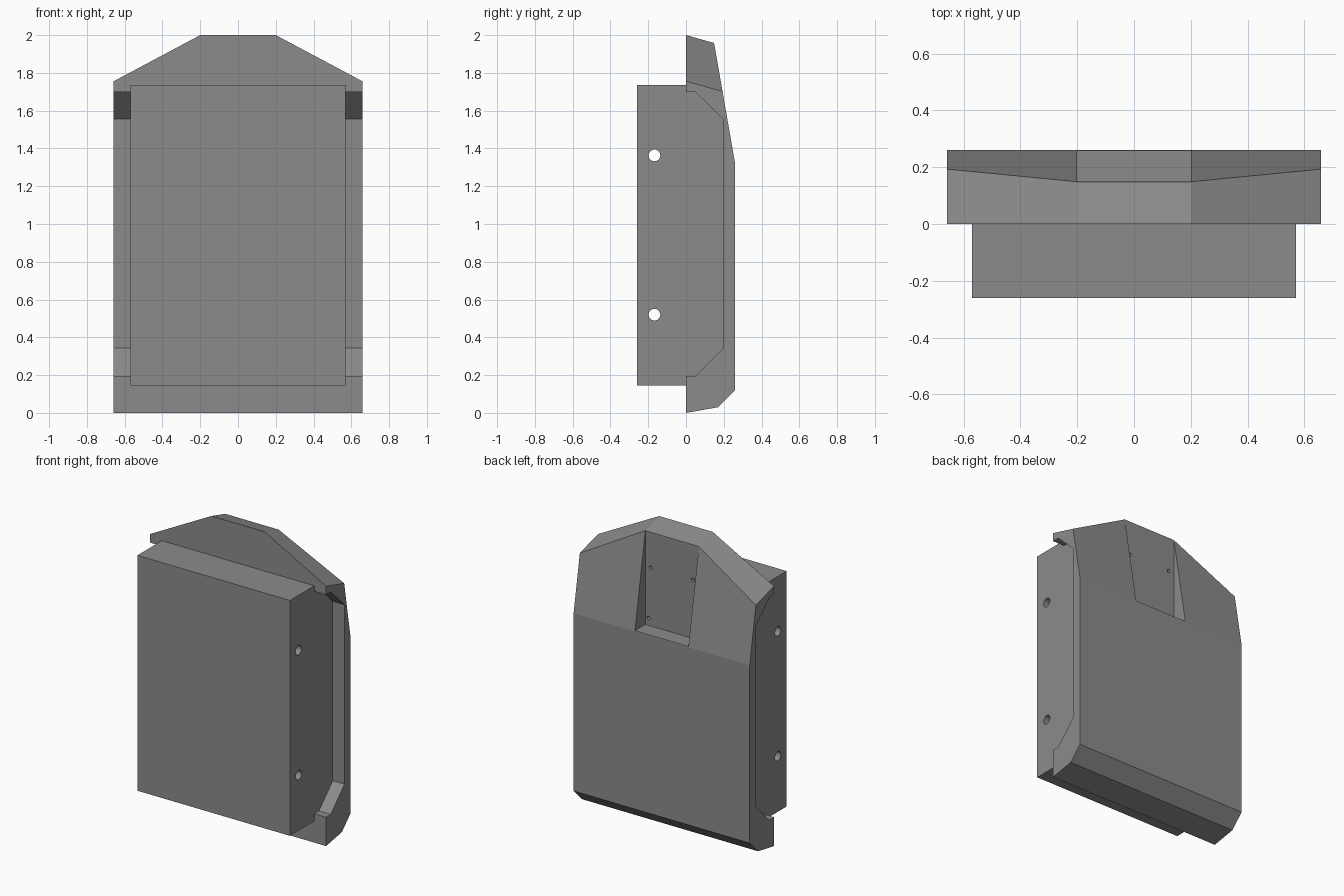
import bpy, bmesh
from math import pi
from mathutils import Matrix

if "Cube" in bpy.data.objects:
    bpy.data.objects.remove(bpy.data.objects["Cube"])

dark_grey = bpy.data.materials.new("dark_grey")
dark_grey.diffuse_color = (0.26, 0.26, 0.26, 1)
dark_grey.use_nodes = True
dark_grey.node_tree.nodes["Principled BSDF"].inputs["Base Color"].default_value = dark_grey.diffuse_color


def to_object(name, bm):
    bmesh.ops.recalc_face_normals(bm, faces=bm.faces[:])
    mesh = bpy.data.meshes.new(name)
    bm.to_mesh(mesh)
    bm.free()
    mesh.materials.append(dark_grey)
    obj = bpy.data.objects.new(name, mesh)
    bpy.context.collection.objects.link(obj)
    return obj


def prism_mesh(profile, x0, x1):
    """Extrude a (y, z) profile from x0 to x1."""
    bm = bmesh.new()
    face = bm.faces.new([bm.verts.new((x0, y, z)) for y, z in profile])
    ext = bmesh.ops.extrude_face_region(bm, geom=[face])["geom"]
    verts = [v for v in ext if isinstance(v, bmesh.types.BMVert)]
    bmesh.ops.translate(bm, verts=verts, vec=(x1 - x0, 0, 0))
    return bm


def block(name, x0, x1, y0, y1, z0, z1):
    return to_object(name, prism_mesh([(y0, z0), (y1, z0), (y1, z1), (y0, z1)], x0, x1))


def rod(name, center, radius, length, axis, sides):
    bm = bmesh.new()
    rot = Matrix.Rotation(pi / 2, 4, 'Y' if axis == 'X' else 'X')
    bmesh.ops.create_cone(bm, cap_ends=True, segments=sides, radius1=radius,
                          radius2=radius, depth=length,
                          matrix=Matrix.Translation(center) @ rot)
    return to_object(name, bm)


def cut(target, cutter):
    mod = target.modifiers.new("cut", 'BOOLEAN')
    mod.operation = 'DIFFERENCE'
    mod.solver = 'EXACT'
    mod.object = cutter
    bpy.context.view_layer.objects.active = target
    bpy.ops.object.modifier_apply(modifier=mod.name)
    bpy.data.objects.remove(cutter, do_unlink=True)


# Rear cover: side profile, with the top trimmed by three roof planes
bm = prism_mesh([(0, 0), (0.17, 0.03), (0.26, 0.12), (0.26, 1.32),
                 (0.124, 2.1), (0, 2.1)], -0.658, 0.658)
for side in (-1, 0, 1):
    geom = bm.verts[:] + bm.edges[:] + bm.faces[:]
    res = bmesh.ops.bisect_plane(bm, geom=geom, plane_co=(side * 0.2, 0, 2),
                                 plane_no=(side * 0.533, 0.28, 1), clear_outer=True)
    edges = [e for e in res["geom_cut"] if isinstance(e, bmesh.types.BMEdge)]
    bmesh.ops.contextual_create(bm, geom=edges)
cover = to_object("rear_cover", bm)

# Side recesses
recess = [(-0.1, 0.195), (0.05, 0.195), (0.197, 0.343),
          (0.197, 1.555), (0.05, 1.698), (-0.1, 1.698)]
for x0, x1 in ((-0.8, -0.57), (0.57, 0.8)):
    cut(cover, to_object("recess_cutter", prism_mesh(recess, x0, x1)))

# Pocket in the sloped back, with four screw holes
cut(cover, block("pocket_cutter", -0.2, 0.2, 0.149, 0.5, 1.325, 2.2))
for s in (-1, 1):
    for x, z in ((0.157, 1.72), (0.175, 1.375)):
        cut(cover, rod("screw_cutter", (s * x, 0.14, z), 0.012, 0.1, 'Y', 12))

# Front housing with two cross holes
housing = block("front_housing", -0.57, 0.57, -0.26, 0, 0.145, 1.735)
for z in (0.52, 1.363):
    cut(housing, rod("cross_hole_cutter", (0, -0.167, z), 0.031, 2, 'X', 24))
